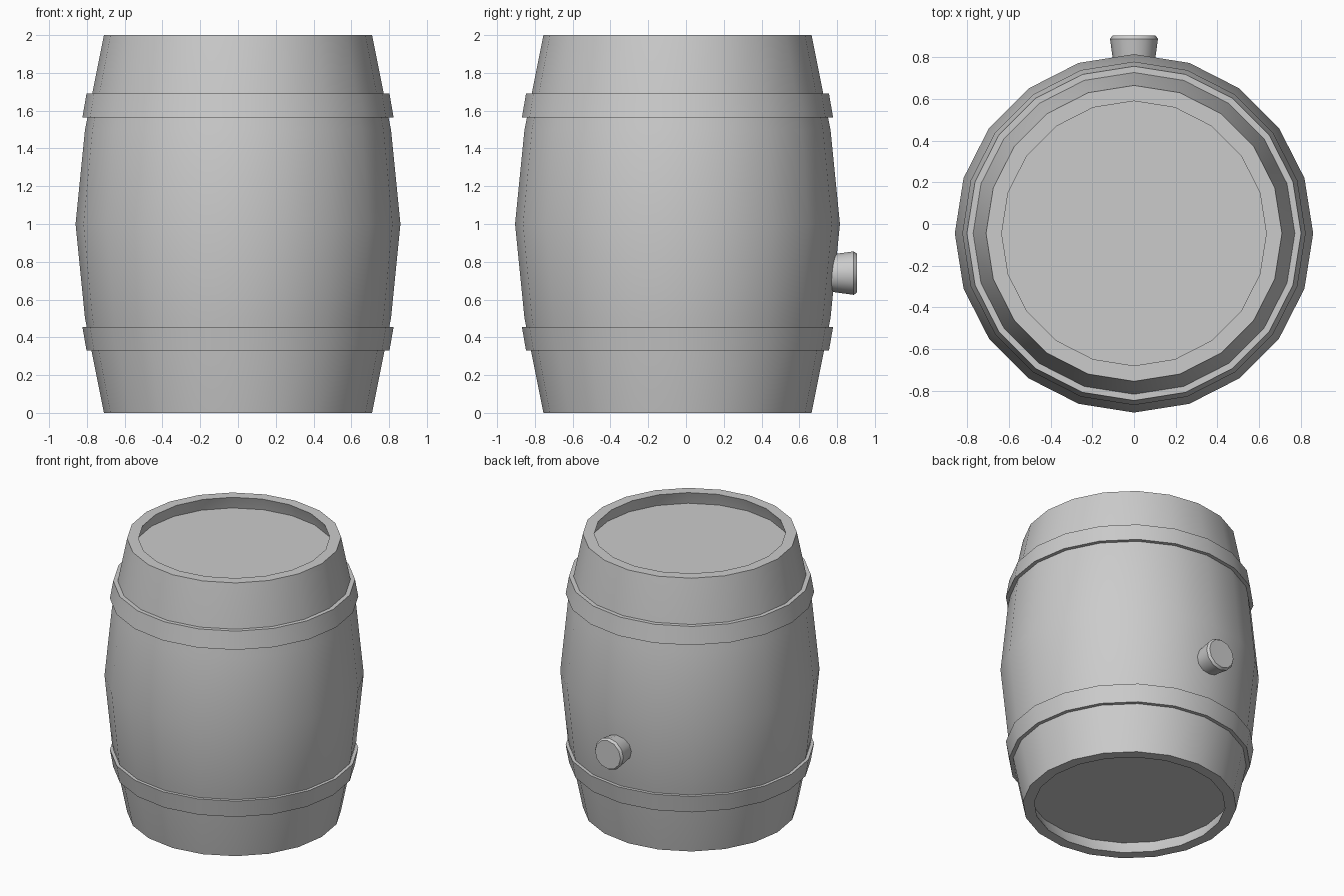
import bpy, bmesh
from math import cos, sin, pi, radians
from mathutils import Matrix

if "Cube" in bpy.data.objects:
    bpy.data.objects.remove(bpy.data.objects["Cube"])


def lathe(name, profile, sides, matrix, closed=False, caps=False):
    """Revolve (radius, z) points round z, then place with matrix."""
    bm = bmesh.new()
    rings = [[bm.verts.new((r * cos(2 * pi * i / sides), r * sin(2 * pi * i / sides), z))
              for i in range(sides)] for r, z in profile]
    pairs = list(zip(rings, rings[1:]))
    if closed:
        pairs.append((rings[-1], rings[0]))
    for a, b in pairs:
        for i in range(sides):
            j = (i + 1) % sides
            bm.faces.new((a[i], a[j], b[j], b[i]))
    if caps:
        bm.faces.new(rings[0])
        if len(rings) > 1:
            bm.faces.new(rings[-1])
    bmesh.ops.recalc_face_normals(bm, faces=bm.faces)
    bm.transform(matrix)
    mesh = bpy.data.meshes.new(name)
    bm.to_mesh(mesh)
    bm.free()
    # smooth shading that keeps hard edges
    mesh.shade_smooth()
    mesh.set_sharp_from_angle(angle=radians(32))
    obj = bpy.data.objects.new(name, mesh)
    bpy.context.collection.objects.link(obj)
    return obj


place = Matrix.Translation((0, -0.045, 0))

# hollow barrel wall: outer bulge, and an inner bulge undercut behind each rim
outer = [(0.71, 0), (0.81, 0.5), (0.86, 1.0), (0.81, 1.5), (0.71, 2.0)]
inner = [(0.635, 2.0), (0.67, 1.9), (0.75, 1.5), (0.795, 1.0),
         (0.75, 0.5), (0.67, 0.1), (0.635, 0)]
lathe("barrel_wall", outer + inner, 20, place, closed=True)

# recessed heads closing both ends
lathe("top_head", [(0.668, 1.907)], 20, place, caps=True)
bottom = lathe("bottom_head", [(0.668, 0.093)], 20, place, caps=True)
bottom.data.flip_normals()

# metal hoops following the taper of the staves
lathe("lower_hoop", [(0.775, 0.33), (0.802, 0.33), (0.824, 0.456), (0.80, 0.456)],
      20, place, closed=True)
lathe("upper_hoop", [(0.797, 1.563), (0.824, 1.563), (0.802, 1.69), (0.771, 1.69)],
      20, place, closed=True)

# flared bung on the back, axis along +y
lathe("bung", [(0.096, 0.75), (0.115, 0.888), (0.103, 0.905)], 12,
      Matrix.Translation((0, 0, 0.74)) @ Matrix.Rotation(-pi / 2, 4, 'X'), caps=True)
